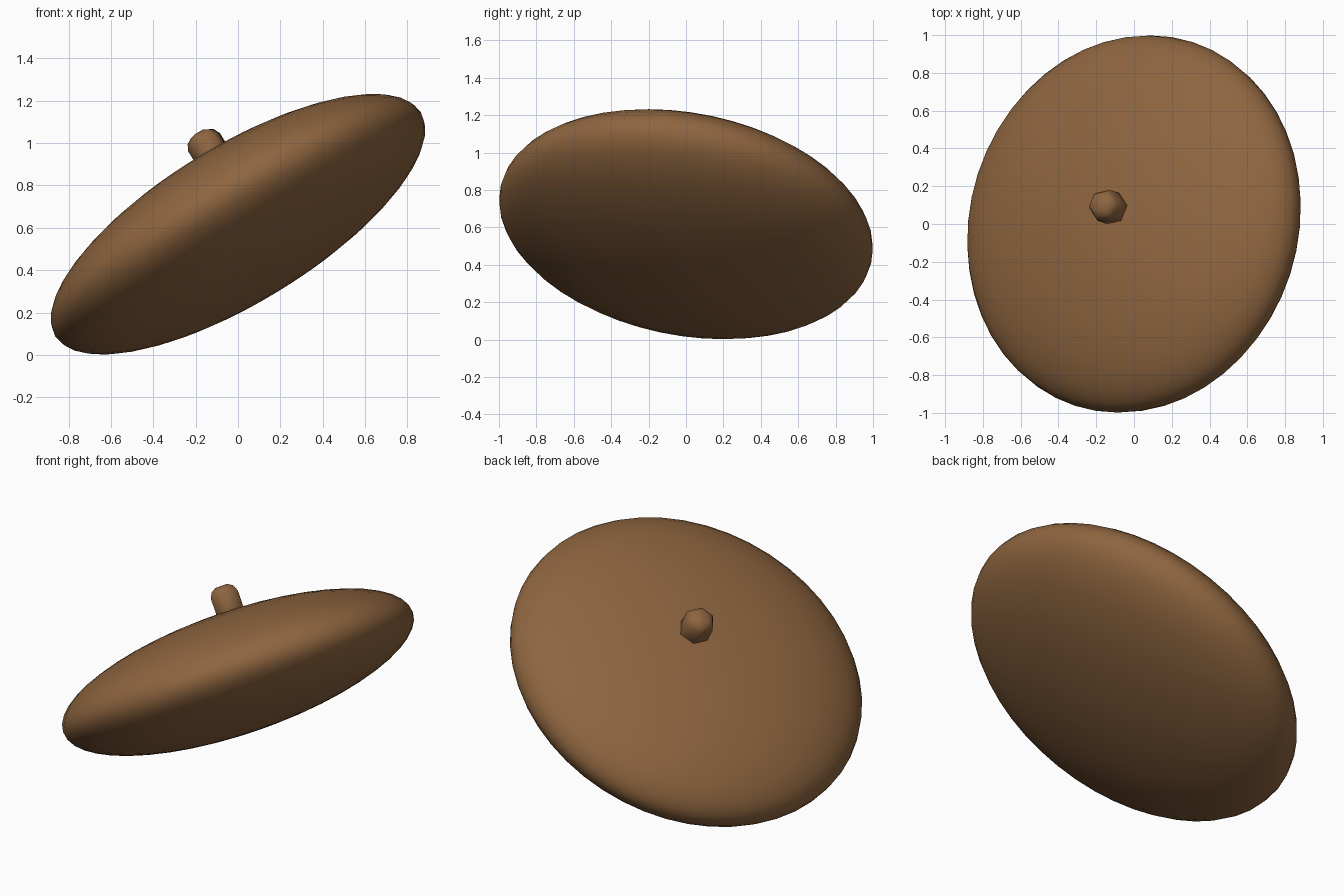
import bpy, bmesh
from math import cos, sin, pi
from mathutils import Vector

if "Cube" in bpy.data.objects:
    bpy.data.objects.remove(bpy.data.objects["Cube"])

AXIS = Vector((-0.515, 0.166, 0.841)).normalized()
CENTRE = Vector((0, 0, 0.617))

wood = bpy.data.materials.new("brown")
wood.diffuse_color = (0.27, 0.13, 0.05, 1)
wood.use_nodes = True
wood.node_tree.nodes["Principled BSDF"].inputs["Base Color"].default_value = wood.diffuse_color

# Flattened round cap, tilted along the axis
bpy.ops.mesh.primitive_uv_sphere_add(segments=48, ring_count=24, radius=1, location=CENTRE)
cap = bpy.context.object
cap.name = "cap"
cap.scale = (1.012, 1.012, 0.334)
cap.rotation_euler = AXIS.to_track_quat('Z', 'Y').to_euler()
bpy.ops.object.shade_smooth()
cap.data.materials.append(wood)

# Short six-sided stem with a rounded tip, leaning with the cap
shoulder = Vector((-0.165, 0.10, 1.012))
u = Vector((-0.035, -0.083, 0))
u = (u - AXIS * u.dot(AXIS)).normalized()
v = AXIS.cross(u)
bm = bmesh.new()
rings = []
for h, r in [(-0.22, 0.088), (-0.01, 0.088), (0.022, 0.072), (0.04, 0.04)]:
    rings.append([bm.verts.new(shoulder + AXIS * h + (u * cos(a) + v * sin(a)) * r)
                  for a in (i * pi / 3 for i in range(6))])
for low, high in zip(rings, rings[1:]):
    for i in range(6):
        j = (i + 1) % 6
        bm.faces.new((low[i], low[j], high[j], high[i]))
bm.faces.new(rings[0][::-1])
bm.faces.new(rings[-1])
mesh = bpy.data.meshes.new("stem")
bm.to_mesh(mesh)
bm.free()
stem = bpy.data.objects.new("stem", mesh)
bpy.context.collection.objects.link(stem)
mesh.materials.append(wood)
mesh.shade_smooth()
